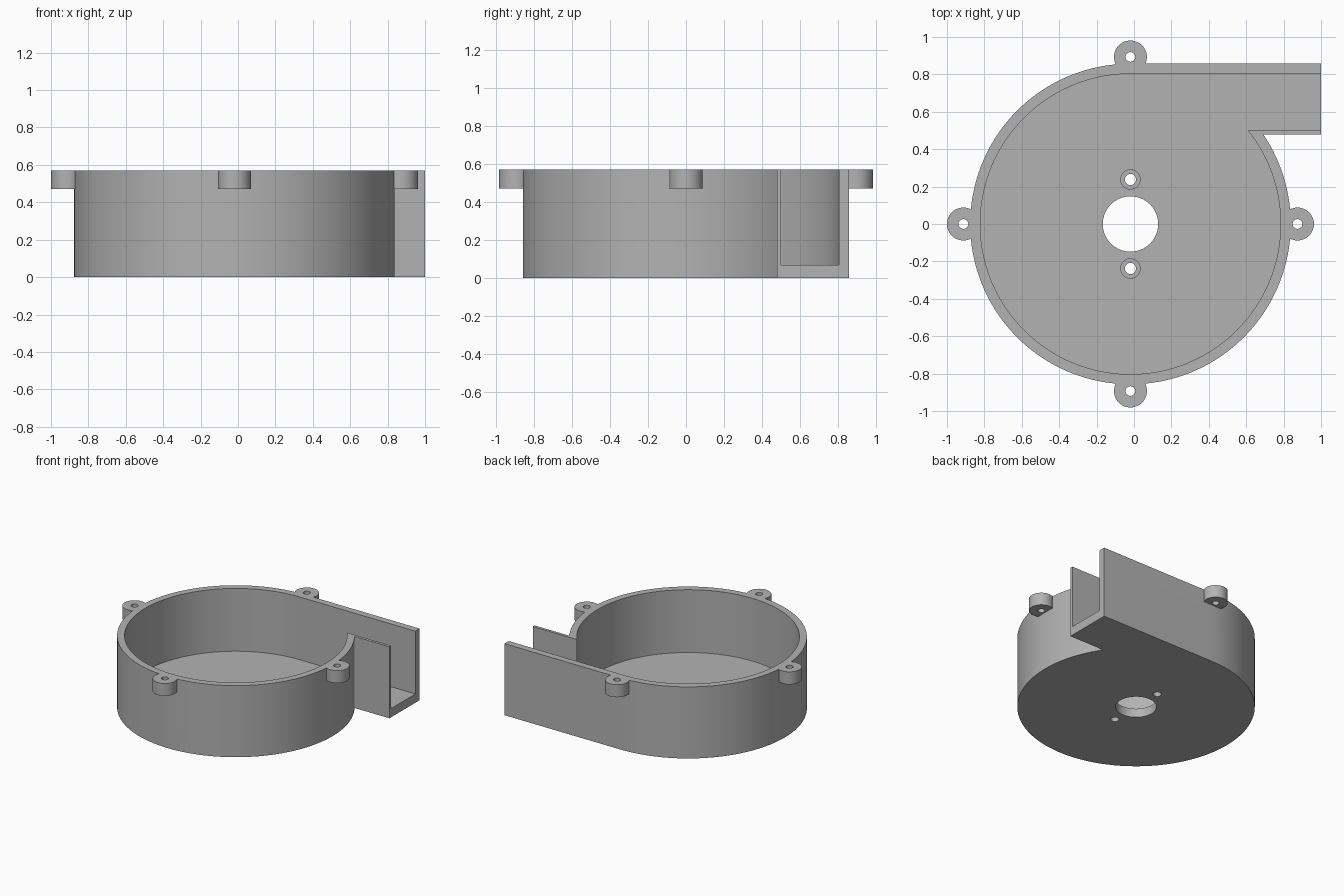
import bpy, bmesh
from math import sin, cos, asin, pi, radians

if "Cube" in bpy.data.objects:
    bpy.data.objects.remove(bpy.data.objects["Cube"], do_unlink=True)

CX = -0.019                     # axis of the round chamber
HEIGHT, FLOOR = 0.57, 0.07
R_OUT, R_IN = 0.857, 0.803
TAB_DIST, TAB_R = 0.893, 0.088

grey = bpy.data.materials.new("plain_grey")
grey.use_nodes = True
colour = (0.45, 0.45, 0.45, 1)
grey.diffuse_color = colour
grey.node_tree.nodes["Principled BSDF"].inputs["Base Color"].default_value = colour


def prism(name, outline, z0, z1):
    """Extrude a closed outline upward from z0 to z1."""
    bm = bmesh.new()
    face = bm.faces.new([bm.verts.new((x, y, z0)) for x, y in outline])
    top = bmesh.ops.extrude_face_region(bm, geom=[face])["geom"]
    bmesh.ops.translate(bm, vec=(0, 0, z1 - z0),
                        verts=[v for v in top if isinstance(v, bmesh.types.BMVert)])
    bmesh.ops.recalc_face_normals(bm, faces=bm.faces)
    mesh = bpy.data.meshes.new(name)
    bm.to_mesh(mesh)
    bm.free()
    mesh.materials.append(grey)
    obj = bpy.data.objects.new(name, mesh)
    bpy.context.collection.objects.link(obj)
    return obj


def arc(x, y, r, start, end, steps):
    angles = [start + (end - start) * i / steps for i in range(steps + 1)]
    return [(x + r * cos(a), y + r * sin(a)) for a in angles]


def disc(x, y, r, steps=48):
    return arc(x, y, r, 0, 2 * pi, steps)[:-1]


def volute(r, y_low, x_end):
    """Circle that runs off at its back into a straight outlet toward +x."""
    curve = arc(CX, 0, r, pi / 2, 2 * pi + asin(y_low / r), 128)
    return curve + [(x_end, y_low), (x_end, r)]


def combine(target, tool, operation):
    mod = target.modifiers.new(operation.lower(), "BOOLEAN")
    mod.operation, mod.solver, mod.object = operation, "EXACT", tool
    bpy.context.view_layer.objects.active = target
    bpy.ops.object.modifier_apply(modifier=mod.name)
    bpy.data.objects.remove(tool, do_unlink=True)


# Outer shell with its outlet
housing = prism("blower_housing", volute(R_OUT, 0.478, 1.0), 0, HEIGHT)

# Four screw tabs around the rim
tab_spots = [(CX + TAB_DIST * cos(a), TAB_DIST * sin(a))
             for a in (0, pi / 2, pi, 3 * pi / 2)]
for x, y in tab_spots:
    combine(housing, prism("screw_tab", disc(x, y, TAB_R), 0.47, HEIGHT), "UNION")

# Open chamber and outlet channel
combine(housing, prism("chamber_cutter", volute(R_IN, 0.5, 1.2), FLOOR, 1), "DIFFERENCE")

# Tab holes, shaft hole and recessed motor screw holes
for x, y in tab_spots:
    combine(housing, prism("tab_hole", disc(x, y, 0.026, 24), 0.4, 0.7), "DIFFERENCE")
combine(housing, prism("shaft_hole", disc(CX, 0, 0.148, 64), -0.1, 0.2), "DIFFERENCE")
for y in (-0.238, 0.238):
    combine(housing, prism("motor_hole", disc(CX, y, 0.03, 24), -0.1, 0.2), "DIFFERENCE")
    combine(housing, prism("motor_recess", disc(CX, y, 0.052, 32), 0.035, 0.2), "DIFFERENCE")

# Smooth curved walls, crisp edges
bpy.ops.object.select_all(action="DESELECT")
housing.select_set(True)
bpy.context.view_layer.objects.active = housing
bpy.ops.object.shade_smooth_by_angle(angle=radians(30))
